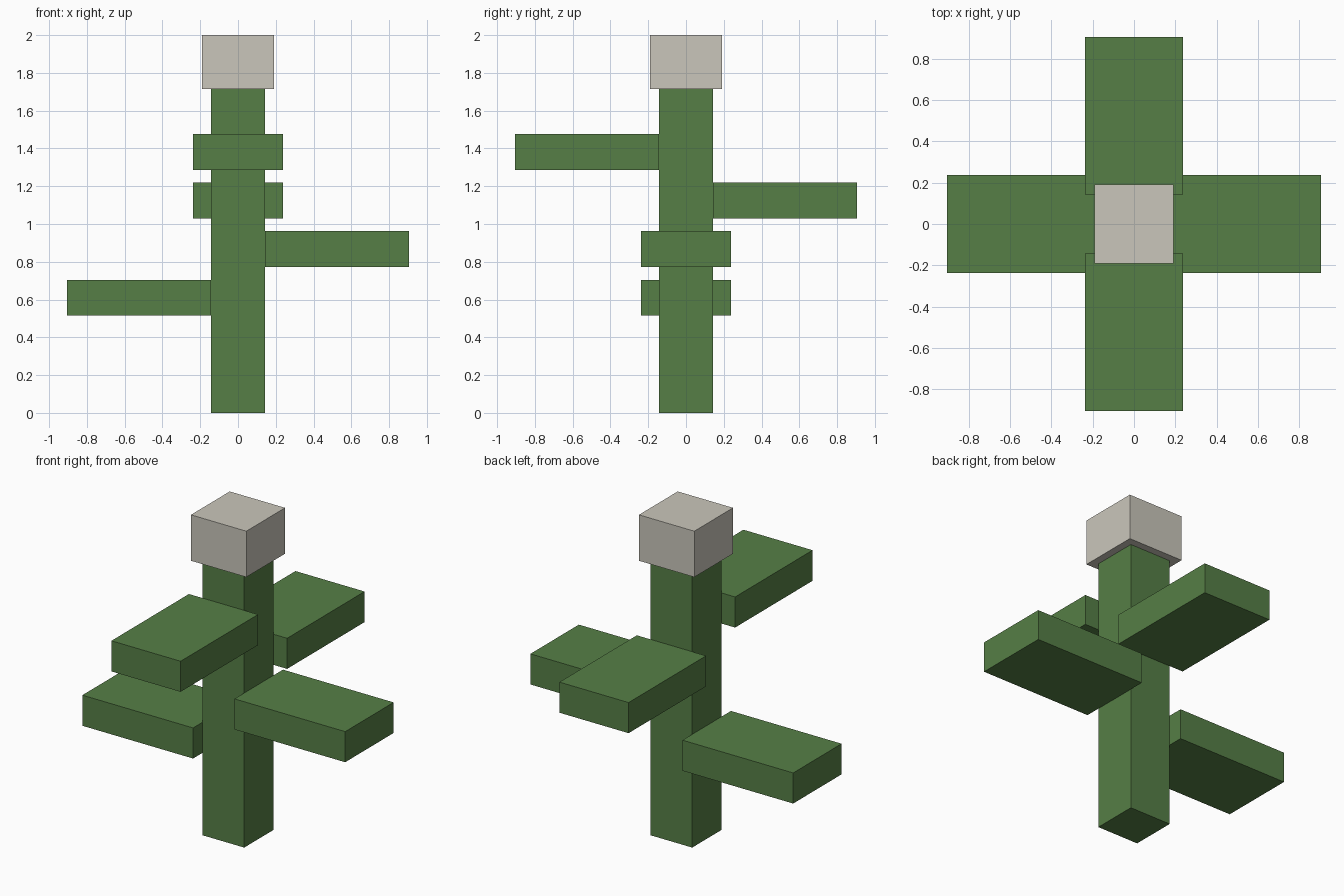
import bpy
from mathutils import Matrix, Vector
from math import radians

cube = bpy.data.objects.get("Cube")
if cube:
    bpy.data.objects.remove(cube, do_unlink=True)

U = 2 / 21            # one block unit
STEM_H = 18 * U


def material(name, rgb):
    mat = bpy.data.materials.new(name)
    mat.use_nodes = True
    colour = (*rgb, 1)
    mat.diffuse_color = colour
    mat.node_tree.nodes["Principled BSDF"].inputs["Base Color"].default_value = colour
    return mat


def box(name, centre, size, mat, turn=0):
    """Flat-sided box, turned about the vertical axis through the origin."""
    bpy.ops.mesh.primitive_cube_add(size=1)
    obj = bpy.context.object
    obj.name = name
    obj.data.transform(Matrix.Rotation(radians(turn), 4, 'Z')
                       @ Matrix.Translation(Vector(centre))
                       @ Matrix.Diagonal((*size, 1)))
    obj.data.materials.append(mat)
    return obj


green = material("leaf green", (0.093, 0.212, 0.061))
cream = material("pale cream", (0.59, 0.565, 0.497))

# Square stem and flower head
box("stem", (0, 0, STEM_H / 2), (3 * U, 3 * U, STEM_H), green)
box("flower_head", (0, 0, STEM_H + 1.5 * U), (4 * U, 4 * U, 3 * U), cream)

# Four leaves stepping up the stem, each starting at the stem's side
leaves = [("right", 180), ("left", 0), ("back", 90), ("front", -90)]
for i, (side, turn) in enumerate(leaves):
    bottom = STEM_H * (0.3 + 0.15 * i)
    box(side + "_leaf", (5.5 * U, 0, bottom + U), (8 * U, 5 * U, 2 * U), green, turn)
